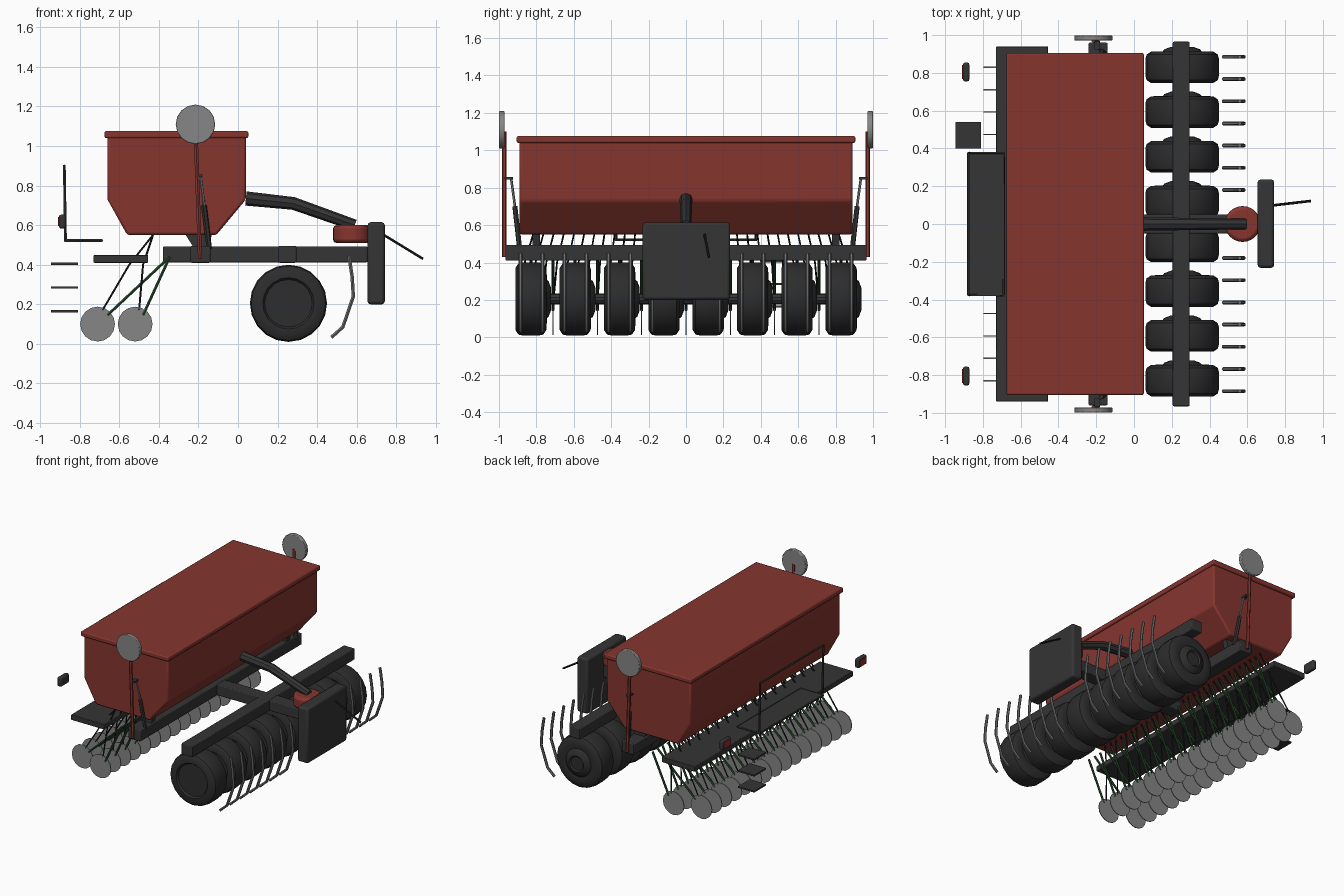
import bpy, bmesh, math
from mathutils import Matrix

cube = bpy.data.objects.get("Cube")
if cube:
    bpy.data.objects.remove(cube, do_unlink=True)


def material(name, r, g, b):
    m = bpy.data.materials.new(name)
    m.use_nodes = True
    m.diffuse_color = (r, g, b, 1)
    node = m.node_tree.nodes["Principled BSDF"]
    node.inputs["Base Color"].default_value = (r, g, b, 1)
    node.inputs["Roughness"].default_value = 0.6
    return m


RED = material("paint red", 0.24, 0.036, 0.028)
DARK = material("frame charcoal", 0.035, 0.035, 0.035)
TYRE = material("tyre black", 0.026, 0.026, 0.026)
STEEL = material("disc steel", 0.24, 0.24, 0.24)
TINE = material("tine grey", 0.16, 0.165, 0.17)
GREEN = material("arm green", 0.025, 0.075, 0.03)
BLACK = material("hose black", 0.015, 0.015, 0.015)
LENS = material("lamp red", 0.3, 0.03, 0.025)


def finish(name, bm, mat, bevel=0, smooth=True):
    bmesh.ops.recalc_face_normals(bm, faces=bm.faces)
    mesh = bpy.data.meshes.new(name)
    bm.to_mesh(mesh)
    bm.free()
    ob = bpy.data.objects.new(name, mesh)
    bpy.context.collection.objects.link(ob)
    mesh.materials.append(mat)
    if bevel:
        mod = ob.modifiers.new("Bevel", "BEVEL")
        mod.width, mod.segments = bevel, 2
    if smooth:
        shade(ob)
    return ob


def shade(ob):
    bpy.ops.object.select_all(action="DESELECT")
    ob.select_set(True)
    bpy.context.view_layer.objects.active = ob
    bpy.ops.object.shade_smooth_by_angle(angle=math.radians(35))


def box(name, x0, x1, y0, y1, z0, z1, mat, bevel=0.0):
    bm = bmesh.new()
    size = Matrix.Diagonal((x1 - x0, y1 - y0, z1 - z0, 1))
    centre = Matrix.Translation(((x0 + x1) / 2, (y0 + y1) / 2, (z0 + z1) / 2))
    bmesh.ops.create_cube(bm, size=1, matrix=centre @ size)
    return finish(name, bm, mat, bevel)


def extrude_y(name, profile, y0, y1, mat, bevel=0.0):
    """Extrude an x-z outline along y."""
    bm = bmesh.new()
    face = bm.faces.new([bm.verts.new((x, y0, z)) for x, z in profile])
    new = bmesh.ops.extrude_face_region(bm, geom=[face])["geom"]
    moved = [v for v in new if isinstance(v, bmesh.types.BMVert)]
    bmesh.ops.translate(bm, verts=moved, vec=(0, y1 - y0, 0))
    return finish(name, bm, mat, bevel)


def discs(name, places, radius, width, mat, sides=16, axis="Y", bevel=0.0):
    """Flat cylinders at each place, in one object."""
    bm = bmesh.new()
    turn = Matrix.Rotation(math.pi / 2, 4, "X") if axis == "Y" else Matrix()
    for p in places:
        bmesh.ops.create_cone(bm, cap_ends=True, segments=sides, radius1=radius, radius2=radius,
                              depth=width, matrix=Matrix.Translation(p) @ turn)
    return finish(name, bm, mat, bevel)


def lathe_y(name, profile, place, sides, mat):
    """Spin (radius, offset) points about a y axis."""
    bm = bmesh.new()
    verts = [bm.verts.new((r, y, 0)) for r, y in profile]
    edges = [bm.edges.new(pair) for pair in zip(verts, verts[1:])]
    bmesh.ops.spin(bm, geom=verts + edges, cent=(0, 0, 0), axis=(0, 1, 0),
                   angle=math.tau, steps=sides)
    bmesh.ops.remove_doubles(bm, verts=bm.verts, dist=0.0005)
    bmesh.ops.translate(bm, verts=bm.verts, vec=place)
    return finish(name, bm, mat)


def tubes(name, paths, radius, mat, resolution=1, tip=1.0):
    """Round bars along each path, in one object."""
    curve = bpy.data.curves.new(name, "CURVE")
    curve.dimensions = "3D"
    curve.bevel_depth, curve.bevel_resolution = radius, resolution
    curve.use_fill_caps = True
    for path in paths:
        s = curve.splines.new("POLY")
        s.points.add(len(path) - 1)
        for i, (pt, co) in enumerate(zip(s.points, path)):
            pt.co = (*co, 1)
            pt.radius = 1 + (tip - 1) * i / (len(path) - 1)
    temp = bpy.data.objects.new(name + " path", curve)
    bpy.context.collection.objects.link(temp)
    mesh = bpy.data.meshes.new_from_object(temp.evaluated_get(bpy.context.evaluated_depsgraph_get()))
    bpy.data.objects.remove(temp, do_unlink=True)
    mesh.materials.clear()
    mesh.materials.append(mat)
    ob = bpy.data.objects.new(name, mesh)
    bpy.context.collection.objects.link(ob)
    shade(ob)
    return ob


# Hopper and lid
hopper = [(-0.66, 1.05), (-0.66, 0.73), (-0.56, 0.55), (-0.11, 0.55), (0.04, 0.73), (0.04, 1.05)]
extrude_y("hopper", hopper, -0.89, 0.89, RED, 0.012)
box("hopper_lid", -0.675, 0.052, -0.905, 0.905, 1.04, 1.076, RED, 0.008)

# Frame beams and hopper supports
box("cross_beam", -0.24, -0.14, -0.96, 0.96, 0.41, 0.495, DARK, 0.006)
box("roller_beam", 0.205, 0.295, -0.965, 0.965, 0.41, 0.495, DARK, 0.006)
box("drawbar", -0.38, 0.655, -0.05, 0.05, 0.412, 0.492, DARK, 0.006)
for side, label in ((1, "left"), (-1, "right")):
    extrude_y("hopper_support_" + label, [(-0.27, 0.56), (-0.22, 0.48), (-0.15, 0.48), (-0.13, 0.56)],
              side * 0.8 - 0.02, side * 0.8 + 0.02, DARK)

# Rear platform, raised step and guard rail
box("rear_platform", -0.73, -0.455, -0.94, 0.94, 0.41, 0.45, DARK, 0.004)
box("raised_step", -0.88, -0.69, -0.38, 0.38, 0.517, 0.527, DARK)
tubes("step_frame", [[(-0.69, -0.375, 0.522), (-0.874, -0.375, 0.522), (-0.874, 0.375, 0.522),
                      (-0.69, 0.375, 0.522), (-0.69, -0.375, 0.522)]], 0.008, DARK)
tubes("guard_rail", [[(-0.872, -0.375, 0.52), (-0.878, -0.375, 0.9),
                      (-0.878, 0.375, 0.9), (-0.872, 0.375, 0.52)]], 0.008, DARK)
for n in range(3):
    z = 0.165 + 0.12 * n
    box(f"ladder_step_{n + 1}", -0.945, -0.81, 0.4, 0.54, z - 0.006, z + 0.006, DARK)

# Rear lamps
for side, label in ((1, "left"), (-1, "right")):
    y = side * 0.805
    box("lamp_housing_" + label, -0.905, -0.872, y - 0.05, y + 0.05, 0.583, 0.653, DARK, 0.01)
    box("lamp_lens_" + label, -0.911, -0.903, y - 0.038, y + 0.038, 0.595, 0.641, LENS)

# Packer wheels with a domed hub on one side
tyre = [(0, -0.07), (0.12, -0.07), (0.13, -0.083), (0.165, -0.083), (0.188, -0.068), (0.195, -0.045),
        (0.195, 0.045), (0.188, 0.068), (0.165, 0.083), (0.13, 0.085), (0.105, 0.082), (0.095, 0.095),
        (0.06, 0.108), (0.05, 0.098), (0, 0.098)]
for n in range(8):
    lathe_y(f"packer_wheel_{n + 1}", tyre, (0.255, (n - 3.5) * 0.237, 0.205), 20, TYRE)
discs("wheel_axle", [(0.255, 0, 0.205)], 0.03, 1.6, DARK, 10)

# Spring tines ahead of the wheels
rows = [side * (0.18 + 0.1175 * n) for side in (1, -1) for n in range(7)]
tine = [(0.56, 0.45), (0.577, 0.34), (0.583, 0.24), (0.53, 0.085), (0.472, 0.033)]
tubes("spring_tines", [[(x, y, z) for x, z in tine] for y in rows], 0.01, TINE)

# Two rows of coulter discs with arms and seed hoses
step = 0.1185
rear = [(n - 7) * step for n in range(15)]
fore = [(n - 7.5) * step for n in range(16)]
for label, ys, x, end in (("rear", rear, -0.71, -0.66), ("front", fore, -0.52, -0.48)):
    discs(label + "_coulter_discs", [(x, y, 0.1) for y in ys], 0.088, 0.006, STEEL)
    tubes(label + "_coulter_arms", [[(-0.345, y, 0.44), (end, y, 0.145)] for y in ys], 0.008, GREEN)
    bend, foot = (-0.55, -0.685) if label == "rear" else (-0.48, -0.5)
    tubes(label + "_seed_hoses", [[(-0.43, y * 0.92, 0.55), (bend, y * 0.97, 0.4), (foot, y, 0.17)]
                                  for y in ys], 0.005, BLACK)

# Row markers: red arm, steel disc and lift cylinder at each end
for side, label in ((1, "left"), (-1, "right")):
    arm = [(-0.192, side * 0.972, 0.43), (-0.215, side * 0.972, 1.1)]
    tubes("marker_arm_" + label, [arm], 0.012, RED)
    discs("marker_disc_" + label, [(-0.215, side * 0.985, 1.11)], 0.1, 0.028, STEEL, 16, "Y", 0.004)
    tubes("marker_cylinder_" + label, [[(-0.145, side * 0.89, 0.48), (-0.172, side * 0.915, 0.7)]],
          0.014, DARK)
    tubes("marker_rod_" + label, [[(-0.17, side * 0.913, 0.69), (-0.19, side * 0.935, 0.85)]],
          0.007, STEEL)
    box("marker_bracket_" + label, -0.21, -0.18, min(side * 0.925, side * 0.97),
        max(side * 0.925, side * 0.97), 0.843, 0.857, DARK)

# Fan, air duct and front box with hitch rod
discs("fan_housing", [(0.575, 0, 0.555)], 0.095, 0.09, RED, 24, "Z", 0.018)
tubes("air_duct", [[(0.04, 0, 0.735), (0.28, 0, 0.71), (0.59, 0, 0.6)]], 0.036, DARK, 2, 0.8)
box("front_box", 0.655, 0.742, -0.232, 0.236, 0.2, 0.615, DARK, 0.015)
tubes("hitch_rod", [[(0.73, 0.098, 0.555), (0.935, 0.122, 0.43)]], 0.007, BLACK)
